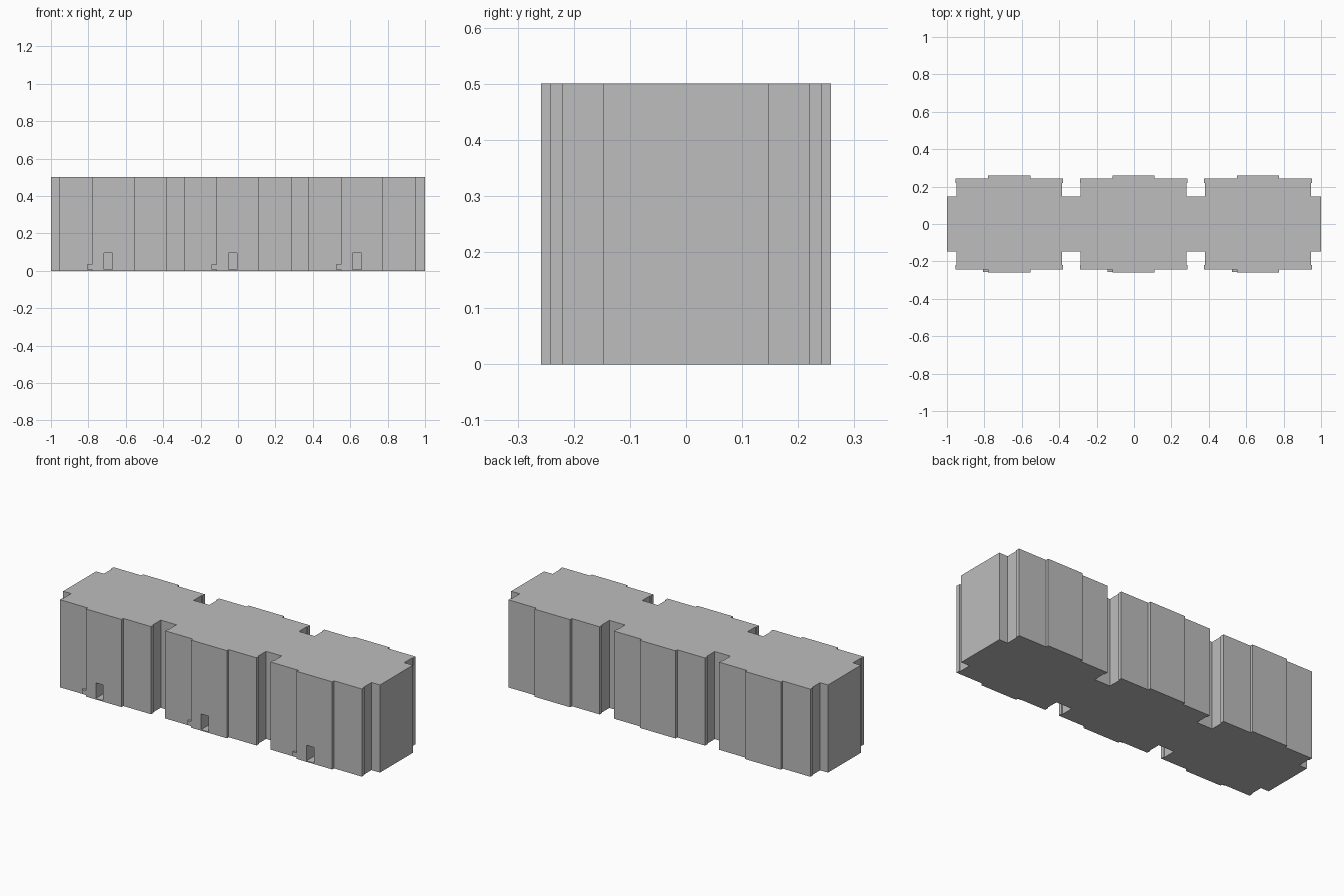
import bpy, bmesh
from mathutils import Vector

cube = bpy.data.objects.get("Cube")
if cube:
    bpy.data.objects.remove(cube, do_unlink=True)

# Single plain grey material
grey = bpy.data.materials.new("plain_grey")
grey.use_nodes = True
grey.diffuse_color = (0.51, 0.51, 0.51, 1)
grey.node_tree.nodes["Principled BSDF"].inputs["Base Color"].default_value = grey.diffuse_color

HEIGHT = 0.5
CENTRES = (-0.667, -0.002, 0.663)
CORE = 0.148          # half depth of the linking core
WALL = (0.283, 0.22)  # recessed side wall: half width, half depth
LIP = (0.288, 0.242)  # overhanging corner
BAY = (0.1125, 0.258) # projecting bay


def make_object(name, bm):
    bmesh.ops.recalc_face_normals(bm, faces=bm.faces)
    mesh = bpy.data.meshes.new(name)
    bm.to_mesh(mesh)
    bm.free()
    mesh.materials.append(grey)
    obj = bpy.data.objects.new(name, mesh)
    bpy.context.collection.objects.link(obj)
    return obj


def make_box(name, low, high):
    low, high = Vector(low), Vector(high)
    bm = bmesh.new()
    bmesh.ops.create_cube(bm, size=1)
    for v in bm.verts:
        v.co = (low + high) / 2 + v.co * (high - low)
    return make_object(name, bm)


# Footprint: one side of the row, then mirrored to the other side
half_block = [(WALL[0], CORE), WALL, (LIP[0], WALL[1]), LIP, (BAY[0], LIP[1]), BAY]
block = [(-x, y) for x, y in half_block] + half_block[::-1]
side = [(-1, CORE)] + [(c + x, y) for c in CENTRES for x, y in block] + [(1, CORE)]
outline = side + [(x, -y) for x, y in reversed(side)]

# Building row, extruded from the footprint
bm = bmesh.new()
base = bm.faces.new([bm.verts.new((x, y, 0)) for x, y in outline])
top = bmesh.ops.extrude_face_region(bm, geom=[base], use_keep_orig=True)
bmesh.ops.translate(bm, vec=(0, 0, HEIGHT),
                    verts=[g for g in top["geom"] if isinstance(g, bmesh.types.BMVert)])
row = make_object("building_row", bm)

# Doorways cut into the front bays, and a small step beside each bay
bpy.context.view_layer.objects.active = row
for i, c in enumerate(CENTRES, 1):
    door = make_box(f"doorway_cutter_{i}", (c - 0.05, -0.3, 0.006), (c - 0.003, -0.16, 0.095))
    door.hide_render = True
    cut = row.modifiers.new("doorway", "BOOLEAN")
    cut.operation, cut.solver, cut.object = "DIFFERENCE", "EXACT", door
    bpy.ops.object.modifier_apply(modifier=cut.name)
    bpy.data.objects.remove(door, do_unlink=True)
    make_box(f"front_step_{i}", (c - 0.139, -0.256, 0.008), (c - 0.112, -0.235, 0.033))
